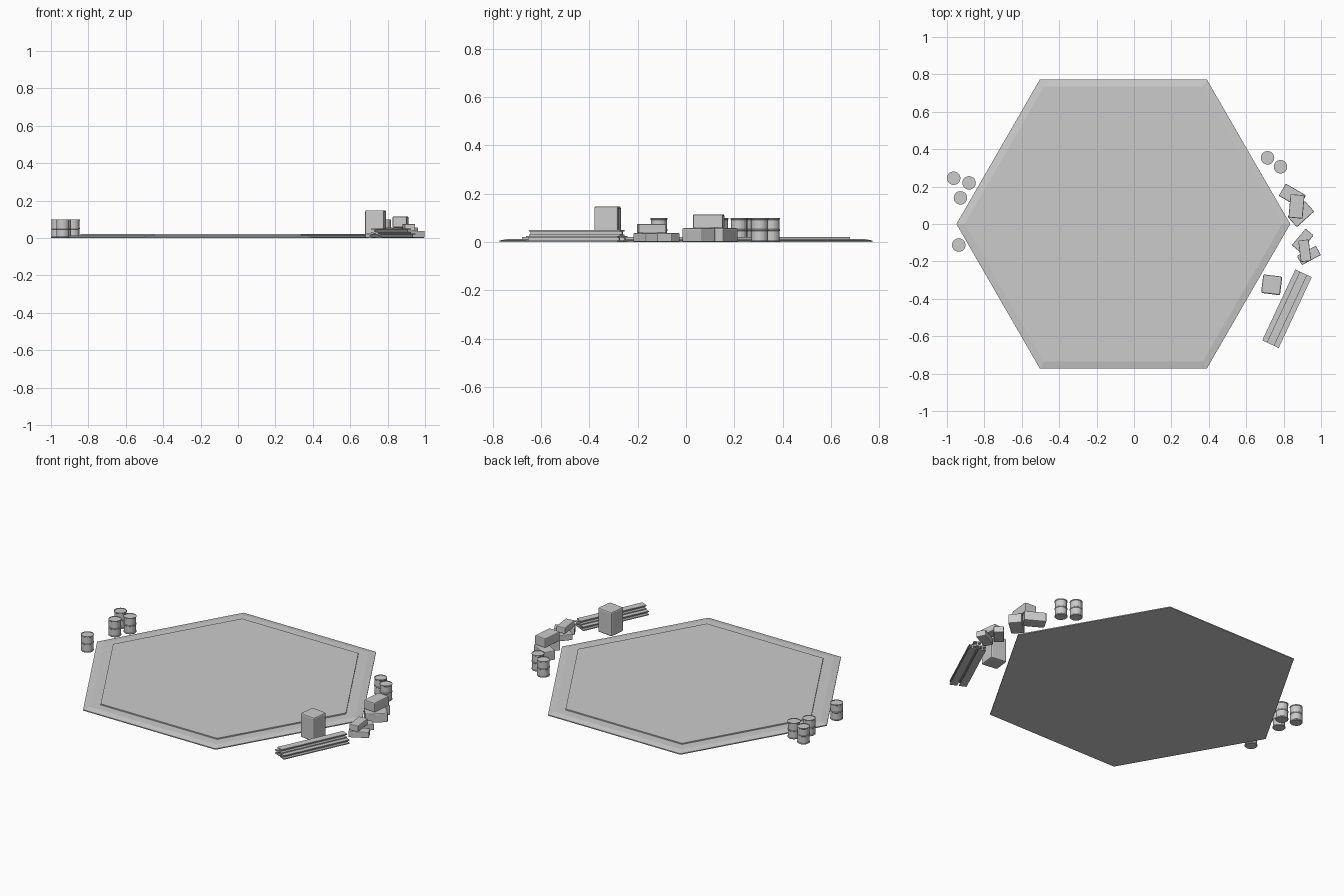
import bpy, bmesh, math
from mathutils import Matrix

if "Cube" in bpy.data.objects:
    bpy.data.objects.remove(bpy.data.objects["Cube"])


def finish(name, bm, loc=(0, 0, 0), angle=0):
    bmesh.ops.recalc_face_normals(bm, faces=bm.faces)
    me = bpy.data.meshes.new(name)
    bm.to_mesh(me)
    bm.free()
    ob = bpy.data.objects.new(name, me)
    ob.location = loc
    ob.rotation_euler.z = math.radians(angle)
    bpy.context.collection.objects.link(ob)
    return ob


def stacked_rings(name, profile, sides, loc):
    """Closed solid from (radius, z) rings."""
    bm = bmesh.new()
    rings = []
    for r, z in profile:
        rings.append([bm.verts.new((r * math.cos(2 * math.pi * i / sides),
                                    r * math.sin(2 * math.pi * i / sides), z))
                      for i in range(sides)])
    for a, b in zip(rings, rings[1:]):
        for i in range(sides):
            j = (i + 1) % sides
            bm.faces.new((a[i], a[j], b[j], b[i]))
    bm.faces.new(rings[0])
    bm.faces.new(rings[-1])
    return finish(name, bm, loc)


def soft_box(name, size, loc, angle, bevel):
    """Box with chamfered edges; loc is the centre of its base."""
    bm = bmesh.new()
    m = Matrix.Translation((0, 0, size[2] / 2)) @ Matrix.Diagonal((*size, 1))
    bmesh.ops.create_cube(bm, size=1, matrix=m)
    ob = finish(name, bm, loc, angle)
    mod = ob.modifiers.new("soft_edges", 'BEVEL')
    mod.width = bevel
    mod.segments = 2
    return ob


def i_beam(name, loc, angle, length=0.418, w=0.043, h=0.025, flange=0.006, web=0.008):
    """I-section extruded along local x."""
    a, b = w / 2, web / 2
    pts = [(-a, 0), (a, 0), (a, flange), (b, flange), (b, h - flange), (a, h - flange),
           (a, h), (-a, h), (-a, h - flange), (-b, h - flange), (-b, flange), (-a, flange)]
    bm = bmesh.new()
    face = bm.faces.new([bm.verts.new((-length / 2, y, z)) for y, z in pts])
    ext = bmesh.ops.extrude_face_region(bm, geom=[face], use_keep_orig=True)
    moved = [g for g in ext['geom'] if isinstance(g, bmesh.types.BMVert)]
    bmesh.ops.translate(bm, verts=moved, vec=(length, 0, 0))
    return finish(name, bm, loc, angle)


# hexagonal pad: sloped rim and raised inner deck
k = 1 / math.cos(math.pi / 6)
stacked_rings("hex_pad", [(0.773 * k, 0), (0.773 * k, 0.006), (0.735 * k, 0.013),
                          (0.68 * k, 0.013), (0.68 * k, 0.02)], 6, (-0.057, 0, 0))

# ribbed drums
drum = [(0.034, 0), (0.036, 0.002), (0.036, 0.005), (0.034, 0.007), (0.034, 0.046),
        (0.036, 0.048), (0.036, 0.052), (0.034, 0.054), (0.034, 0.092),
        (0.036, 0.094), (0.036, 0.098), (0.034, 0.099), (0.032, 0.099), (0.032, 0.096)]
for i, (x, y) in enumerate([(-0.964, 0.245), (-0.882, 0.22), (-0.928, 0.14),
                            (-0.937, -0.112), (0.714, 0.354), (0.783, 0.306)]):
    stacked_rings(f"drum_{i + 1}", drum, 20, (x, y, 0))

# tall cabinet
soft_box("cabinet", (0.102, 0.1, 0.148), (0.736, -0.325, 0), -7, 0.008)

# large crates: two below, one across them
for i, (x, y, z, a) in enumerate([(0.847, 0.152, 0, -30), (0.892, 0.053, 0, 42),
                                  (0.869, 0.094, 0.057, 85)]):
    soft_box(f"large_crate_{i + 1}", (0.125, 0.075, 0.057), (x, y, z), a, 0.005)

# small crates: two below, one across them
for i, (x, y, z, a) in enumerate([(0.902, -0.087, 0, 50), (0.935, -0.168, 0, 28),
                                  (0.913, -0.143, 0.037, 97)]):
    soft_box(f"small_crate_{i + 1}", (0.115, 0.056, 0.037), (x, y, z), a, 0.004)

# stack of steel beams
ang = 65
nx, ny = -math.sin(math.radians(ang)), math.cos(math.radians(ang))
for i, (off, z) in enumerate([(-0.027, 0), (0.027, 0), (0, 0.025)]):
    i_beam(f"beam_{i + 1}", (0.818 + off * nx, -0.453 + off * ny, z), ang)
